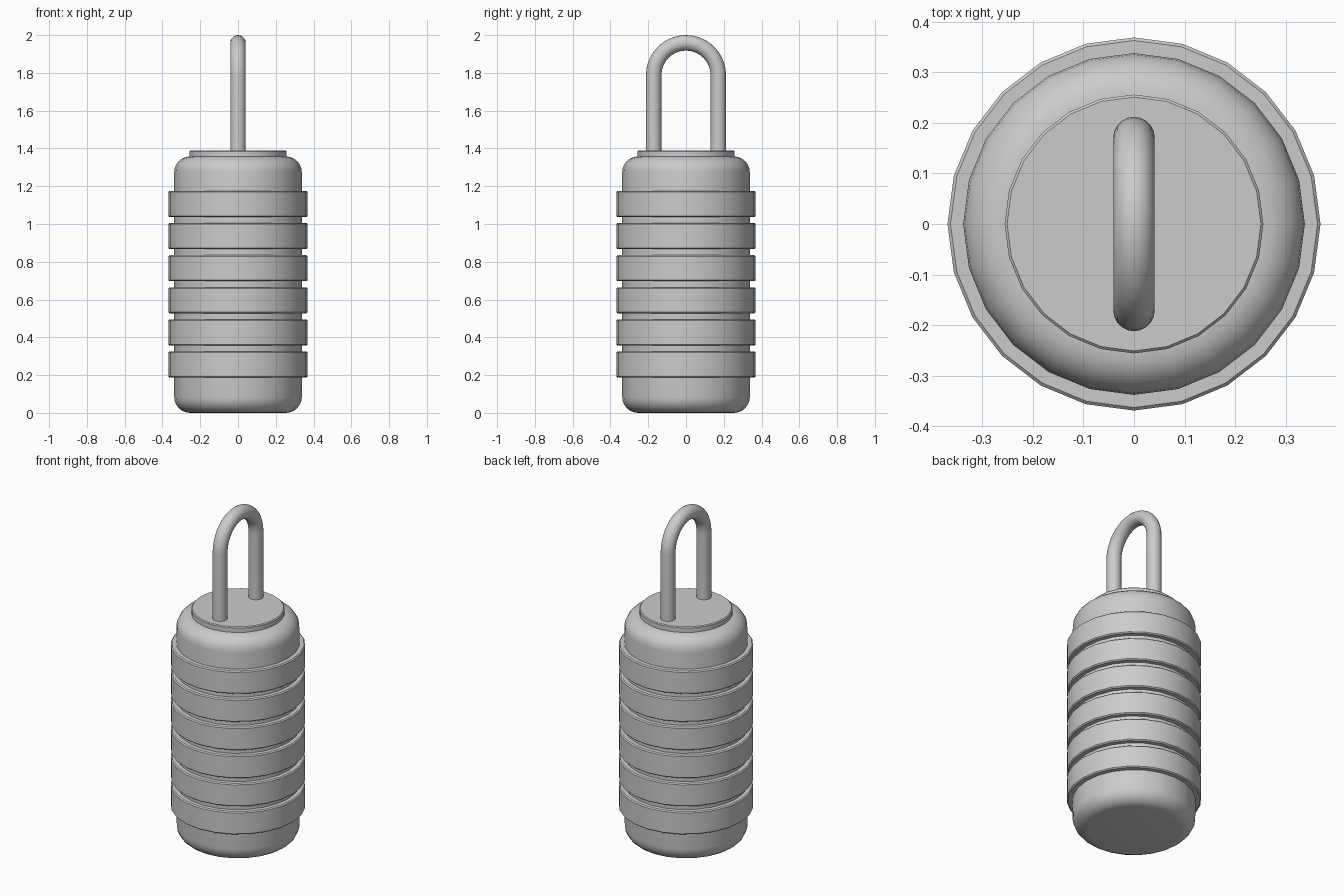
import bpy, bmesh, math
from mathutils import Vector

if "Cube" in bpy.data.objects:
    bpy.data.objects.remove(bpy.data.objects["Cube"])

SIDES = 24


def finish(name, bm):
    bmesh.ops.remove_doubles(bm, verts=bm.verts, dist=1e-5)
    bmesh.ops.recalc_face_normals(bm, faces=bm.faces)
    me = bpy.data.meshes.new(name)
    bm.to_mesh(me)
    bm.free()
    ob = bpy.data.objects.new(name, me)
    bpy.context.collection.objects.link(ob)
    bpy.ops.object.select_all(action='DESELECT')
    ob.select_set(True)
    bpy.context.view_layer.objects.active = ob
    bpy.ops.object.shade_smooth_by_angle(angle=math.radians(31))
    return ob


def loft(name, loops, capped=True):
    """Skin a list of closed loops of points."""
    bm = bmesh.new()
    rows = [[bm.verts.new(p) for p in loop] for loop in loops]
    n = len(rows[0])
    pairs = list(zip(rows, rows[1:])) + ([] if capped else [(rows[-1], rows[0])])
    for a, b in pairs:
        for i in range(n):
            j = (i + 1) % n
            bm.faces.new((a[i], a[j], b[j], b[i]))
    if capped:
        bm.faces.new(rows[0][::-1])
        bm.faces.new(rows[-1])
    return finish(name, bm)


def circle(r, z):
    return [(r * math.cos(2 * math.pi * i / SIDES), r * math.sin(2 * math.pi * i / SIDES), z)
            for i in range(SIDES)]


def lathe(name, profile, capped=True):
    return loft(name, [circle(r, z) for r, z in profile], capped)


# Body: drum with rounded top and bottom edges
R, TOP, B, STEPS = 0.338, 1.358, 0.085, 6
arc = [i * math.pi / 2 / STEPS for i in range(STEPS + 1)]
bottom = [(R - B + B * math.sin(a), B - B * math.cos(a)) for a in arc]
top = [(r, TOP - z) for r, z in reversed(bottom)]
lathe("body", bottom + top)

# Six raised bands with small chamfers
RO, H, C = 0.369, 0.138, 0.006
for k in range(6):
    z0 = 0.187 + 0.17 * k
    lathe(f"band_{k + 1}", [(0.32, z0), (RO - C, z0), (RO, z0 + C), (RO, z0 + H - C),
                            (RO - C, z0 + H), (0.32, z0 + H)], capped=False)

# Top plate
lathe("top_plate", [(0.256, 1.33), (0.256, 1.385), (0.251, 1.39)])

# Handle: round bar bent into an upside-down U
HR, TR, ZC = 0.171, 0.041, 1.788
path = [(HR, 1.36, 0)]
path += [(HR * math.cos(a), ZC + HR * math.sin(a), a)
         for a in (math.pi * i / 20 for i in range(21))]
path += [(-HR, 1.36, math.pi)]
loops = []
for y, z, a in path:
    out = Vector((0, math.cos(a), math.sin(a)))
    loops.append([Vector((0, y, z)) + out * TR * math.cos(t) + Vector((TR * math.sin(t), 0, 0))
                  for t in (2 * math.pi * i / 20 for i in range(20))])
loft("handle", loops)
